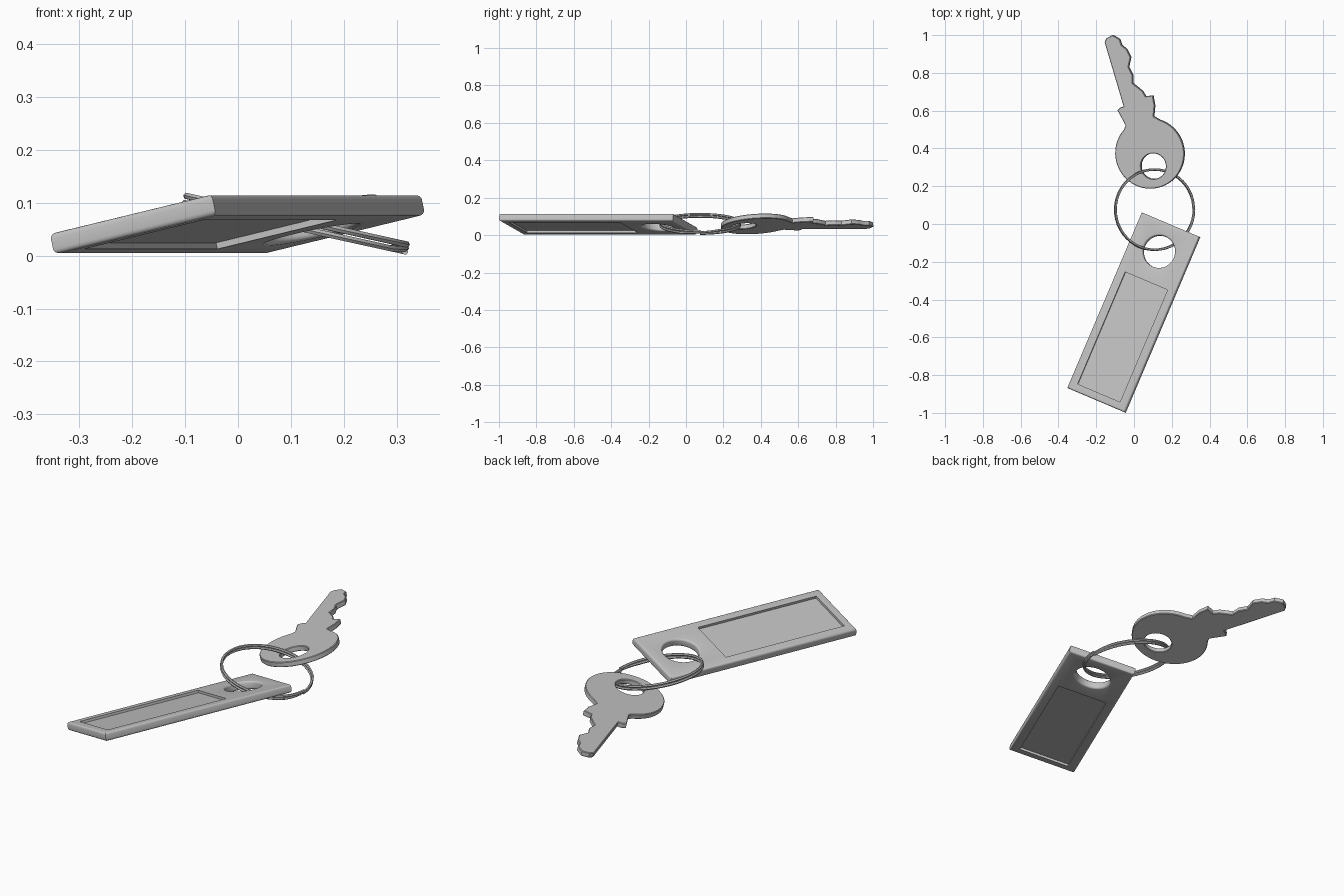
import bpy, bmesh
from math import sin, cos, pi, radians
from mathutils import Matrix

cube = bpy.data.objects.get("Cube")
if cube:
    bpy.data.objects.remove(cube, do_unlink=True)

GREY = (0.54, 0.54, 0.54, 1)
mat = bpy.data.materials.new("satin grey")
mat.use_nodes = True
mat.diffuse_color = GREY
mat.node_tree.nodes["Principled BSDF"].inputs["Base Color"].default_value = GREY


def circle(x, y, r, n, start=0.0, sweep=360.0, closed=True):
    steps = n if closed else n - 1
    angles = [radians(start + sweep * i / steps) for i in range(n)]
    return [(x + r * cos(a), y + r * sin(a), 0) for a in angles]


def pose(x, y, z, turn, tilt):
    """Lay a part at a point, turned in plan and rolled about its own length."""
    return (Matrix.Translation((x, y, z)) @ Matrix.Rotation(radians(turn), 4, 'Z')
            @ Matrix.Rotation(radians(tilt), 4, 'Y'))


def new_curve(name, loops, cyclic=True):
    cu = bpy.data.curves.new(name, 'CURVE')
    for pts in loops:
        sp = cu.splines.new('POLY')
        sp.points.add(len(pts) - 1)
        for p, co in zip(sp.points, pts):
            p.co = (*co, 1)
        sp.use_cyclic_u = cyclic
    return cu


def to_mesh(name, cu, matrix, cutters=()):
    """Turn a curve into a clean mesh, cut it, and shade it."""
    tmp = bpy.data.objects.new(name + "_curve", cu)
    bpy.context.collection.objects.link(tmp)
    me = bpy.data.meshes.new_from_object(
        tmp.evaluated_get(bpy.context.evaluated_depsgraph_get()))
    bpy.data.objects.remove(tmp, do_unlink=True)
    bm = bmesh.new()
    bm.from_mesh(me)
    bmesh.ops.remove_doubles(bm, verts=bm.verts, dist=0.0002)
    bmesh.ops.recalc_face_normals(bm, faces=bm.faces)
    bm.to_mesh(me)
    bm.free()
    ob = bpy.data.objects.new(name, me)
    bpy.context.collection.objects.link(ob)
    for cutter in cutters:
        mod = ob.modifiers.new("recess", 'BOOLEAN')
        mod.operation, mod.solver, mod.object = 'DIFFERENCE', 'EXACT', cutter
    if cutters:
        bpy.context.view_layer.update()
        me = bpy.data.meshes.new_from_object(
            ob.evaluated_get(bpy.context.evaluated_depsgraph_get()))
        ob.modifiers.clear()
        ob.data = me
        for cutter in cutters:
            bpy.data.objects.remove(cutter, do_unlink=True)
    me.name = name
    me.materials.clear()
    me.materials.append(mat)
    me.shade_smooth()
    me.set_sharp_from_angle(angle=radians(35))
    ob.matrix_world = matrix
    return ob


def plate(name, loops, thick, bevel, matrix, cutters=(), res=2):
    """Flat plate with rounded rims; loops after the first are holes."""
    cu = new_curve(name, loops)
    cu.dimensions, cu.fill_mode = '2D', 'BOTH'
    cu.extrude = thick / 2 - bevel
    cu.bevel_depth, cu.bevel_resolution, cu.offset = bevel, res, -bevel
    return to_mesh(name, cu, matrix, cutters)


def box(name, x0, x1, y0, y1, z0, z1):
    bm = bmesh.new()
    bmesh.ops.create_cube(bm, size=1)
    for v in bm.verts:
        v.co = (x1 if v.co.x > 0 else x0, y1 if v.co.y > 0 else y0,
                z1 if v.co.z > 0 else z0)
    me = bpy.data.meshes.new(name)
    bm.to_mesh(me)
    bm.free()
    ob = bpy.data.objects.new(name, me)
    bpy.context.collection.objects.link(ob)
    ob.hide_render = True
    return ob


# Tag: rounded slab with a ring hole and a label recess on both sides
W, L, T, DEPTH = 0.17, 0.505, 0.04, 0.012
recesses = [box("recess_cutter", -0.125, 0.125, -0.464, 0.18, *z)
            for z in ((T / 2 - DEPTH, T), (-T, DEPTH - T / 2))]
plate("tag", [[(-W, -L, 0), (W, -L, 0), (W, L, 0), (-W, L, 0)],
              circle(0, 0.349, 0.086, 48)],
      T, 0.01, pose(-0.001, -0.469, 0.059, -23, -12.6), recesses, 3)

# Key: round bow joined to a blade with a notched edge
blade = [(-0.082, 0.179), (-0.101, 0.267), (-0.08, 0.278), (-0.063, 0.278),
         (-0.063, 0.633), (-0.047, 0.65), (-0.011, 0.657), (0.02, 0.625),
         (0.021, 0.592), (0.041, 0.564), (0.05, 0.518), (0.023, 0.47),
         (0.032, 0.423), (0.02, 0.382), (0.059, 0.327), (0.067, 0.296),
         (0.106, 0.29), (0.1, 0.236), (0.078, 0.182)]
outline = [(x, y, 0) for x, y in blade]
outline += circle(0, 0, 0.187, 48, 56, -295, closed=False)
plate("key", [outline, circle(0, -0.07, 0.068, 32)],
      0.026, 0.003, pose(0.085, 0.374, 0.06, 16.5, -13.4), res=0)

# Split ring: two stacked turns of wire with a short crossover
N, R, WIRE, GAP = 48, 0.2125, 0.0065, 0.0068
coil = []
for i in range(2 * N + 1):
    a = 2 * pi * i / N
    step = max(-1, min(1, (i - N) / 4))
    coil.append((R * cos(a), R * sin(a), GAP * step))
cu = new_curve("split_ring", [coil], cyclic=False)
cu.dimensions = '3D'
cu.bevel_depth, cu.bevel_resolution, cu.use_fill_caps = WIRE, 1, True
to_mesh("split_ring", cu, pose(0.109, 0.076, 0.06, 0, 12.4))
